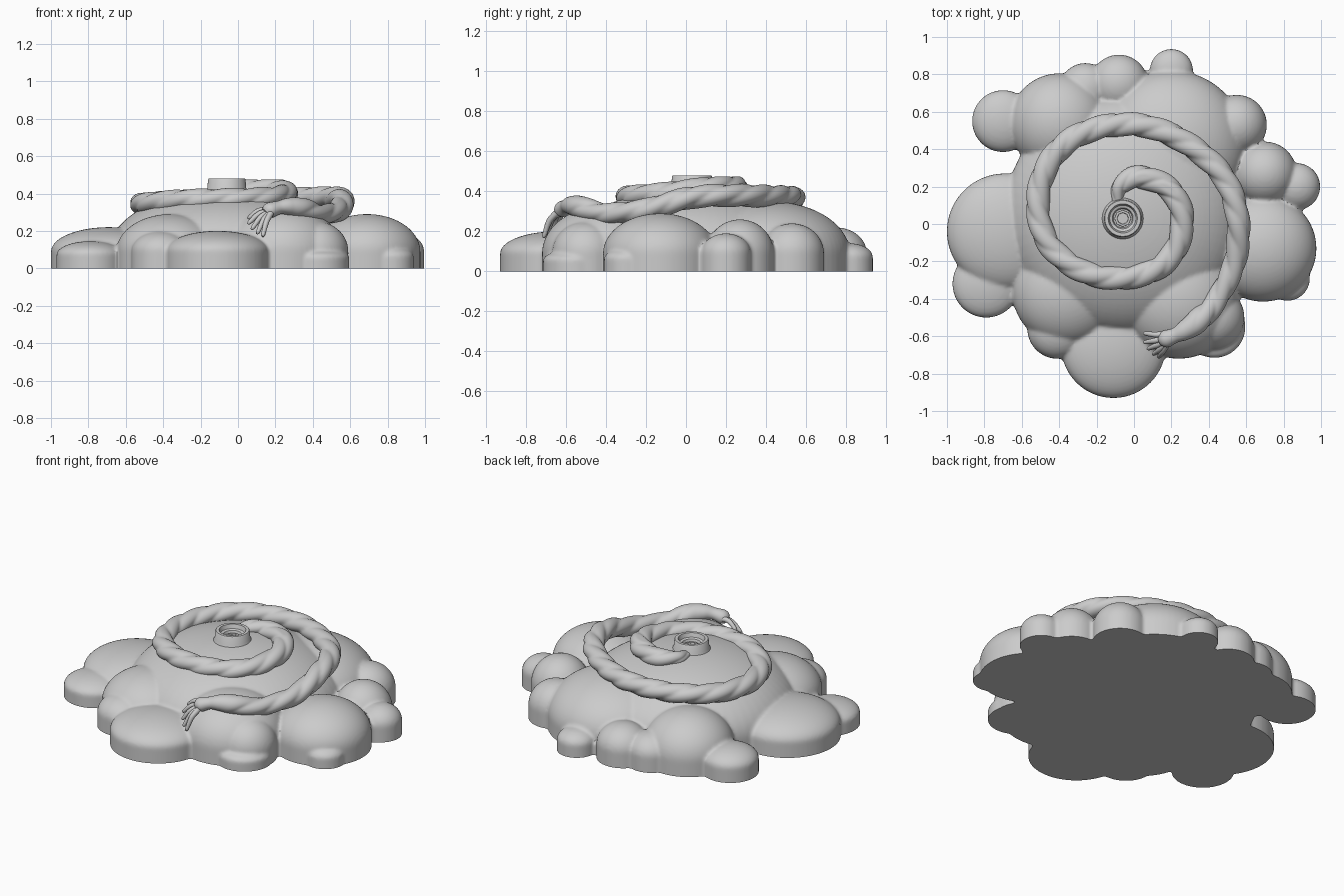
import bpy, bmesh, math
from mathutils import Vector

cube = bpy.data.objects.get("Cube")
if cube:
    bpy.data.objects.remove(cube, do_unlink=True)

grey = bpy.data.materials.new("clay grey")
grey.use_nodes = True
grey.diffuse_color = (0.6, 0.6, 0.6, 1)
grey.node_tree.nodes["Principled BSDF"].inputs["Base Color"].default_value = (0.6, 0.6, 0.6, 1)


def smooth_shade(obj, sharp):
    bpy.ops.object.select_all(action="DESELECT")
    obj.select_set(True)
    bpy.context.view_layer.objects.active = obj
    bpy.ops.object.shade_smooth_by_angle(angle=math.radians(sharp))


def add_rings(bm, rings):
    """Bridge a list of closed rings of points and cap both ends."""
    loops = [[bm.verts.new(p) for p in ring] for ring in rings]
    count = len(loops[0])
    for a, b in zip(loops, loops[1:]):
        for i in range(count):
            j = (i + 1) % count
            bm.faces.new((a[i], a[j], b[j], b[i]))
    bm.faces.new(loops[0][::-1])
    bm.faces.new(loops[-1])


def finish(name, bm, sharp=40):
    bmesh.ops.recalc_face_normals(bm, faces=bm.faces)
    mesh = bpy.data.meshes.new(name)
    bm.to_mesh(mesh)
    bm.free()
    obj = bpy.data.objects.new(name, mesh)
    bpy.context.collection.objects.link(obj)
    mesh.materials.append(grey)
    smooth_shade(obj, sharp)
    return obj


def lathe(bm, x, y, profile, sides=64):
    angles = [math.tau * i / sides for i in range(sides)]
    add_rings(bm, [[(x + r * math.cos(a), y + r * math.sin(a), z) for a in angles]
                   for r, z in profile])


def smooth_path(points, steps):
    """Sample a Catmull-Rom curve through tuples of any length."""
    pts = [Vector(p) for p in points]
    pts = [2 * pts[0] - pts[1]] + pts + [2 * pts[-1] - pts[-2]]
    out = []
    for a, b, c, d in zip(pts, pts[1:], pts[2:], pts[3:]):
        for k in range(steps):
            t = k / steps
            out.append(0.5 * (2 * b + (c - a) * t + (2 * a - 5 * b + 4 * c - d) * t * t
                              + (3 * b - a - 3 * c + d) * t ** 3))
    return out + [pts[-2]]


def sweep(name, points, steps, sides, strands=0, pitch=0.5, plain_end=0.0, flat=1.0, ceiling=1.0):
    """Sweep a circle along (x, y, z, radius) points, optionally twisted like rope."""
    path = smooth_path(points, steps)
    centres = [p.to_3d() for p in path]
    total = sum((b - a).length for a, b in zip(centres, centres[1:]))
    rings, travelled = [], 0
    for i, centre in enumerate(centres):
        before, after = centres[max(i - 1, 0)], centres[min(i + 1, len(centres) - 1)]
        tangent = (after - before).normalized()
        side = tangent.cross(Vector((0, 0, 1))).normalized()
        up = side.cross(tangent)
        if i:
            travelled += (centre - before).length
        fade = min(1, max(0, (total - travelled - plain_end) / 0.1)) if strands else 0
        ring = []
        for k in range(sides):
            a = math.tau * k / sides
            lobe = abs(math.sin(strands / 2 * (a - math.tau * travelled / pitch)))
            r = path[i][3] * (1 + fade * (0.2 * lobe ** 0.7 - 0.15))
            p = centre + side * r * math.cos(a) + up * r * flat * math.sin(a)
            p.z = min(p.z, ceiling)
            ring.append(p)
        rings.append(ring)
    bm = bmesh.new()
    add_rings(bm, rings)
    return finish(name, bm, 50)


# Cloud mound: puffs with upright walls and rounded tops, as x, y, radius, height
puffs = [
    (-0.05, 0.05, 0.64, 0.425),
    (-0.69, -0.04, 0.31, 0.22), (-0.79, -0.32, 0.18, 0.145),
    (-0.7, 0.55, 0.165, 0.17), (-0.4, 0.54, 0.265, 0.31),
    (-0.26, 0.72, 0.14, 0.2), (-0.08, 0.75, 0.155, 0.22),
    (0.2, 0.82, 0.115, 0.14), (0.2, 0.42, 0.4, 0.35),
    (0.55, 0.53, 0.16, 0.24), (0.7, 0.27, 0.17, 0.26),
    (0.87, 0.2, 0.125, 0.19), (0.69, -0.13, 0.285, 0.29),
    (0.82, -0.29, 0.12, 0.12), (0.43, -0.55, 0.165, 0.11),
    (0.42, -0.5, 0.17, 0.25), (0.24, -0.4, 0.32, 0.33),
    (-0.11, -0.65, 0.28, 0.2), (-0.36, -0.36, 0.29, 0.29),
    (-0.41, -0.56, 0.16, 0.2),
]
bm = bmesh.new()
for x, y, radius, height in puffs:
    wall = min(0.09, height * 0.5)
    dome = [(radius, -0.06)]
    for i in range(24):
        a = math.pi / 2 * i / 24
        dome.append((radius * math.cos(a), wall + (height - wall) * math.sin(a)))
    dome.append((0.001, height))
    lathe(bm, x, y, dome)
mound = finish("cloud_mound", bm)

# Fuse the puffs into one skin with softened creases
remesh = mound.modifiers.new("fuse", "REMESH")
remesh.mode = "VOXEL"
remesh.voxel_size = 0.011
soften = mound.modifiers.new("soften", "SMOOTH")
soften.iterations = 3
for name in ("fuse", "soften"):
    bpy.ops.object.modifier_apply(modifier=name)

# Slice the underside flat at floor level
bm = bmesh.new()
bm.from_mesh(mound.data)
bmesh.ops.bisect_plane(bm, geom=bm.verts[:] + bm.edges[:] + bm.faces[:], dist=0.0001,
                       plane_co=(0, 0, 0), plane_no=(0, 0, 1), clear_inner=True)
rim = [e for e in bm.edges if e.is_boundary]
bmesh.ops.triangle_fill(bm, edges=rim, use_beauty=True, normal=(0, 0, -1))
bmesh.ops.recalc_face_normals(bm, faces=bm.faces)
bm.to_mesh(mound.data)
bm.free()
smooth_shade(mound, 40)

# Stepped round neck on the summit, with an eight-sided socket
bm = bmesh.new()
lathe(bm, -0.06, 0.03, [
    (0.118, 0.37), (0.11, 0.42), (0.104, 0.43), (0.1, 0.475), (0.096, 0.48), (0.078, 0.48),
    (0.07, 0.455), (0.056, 0.45), (0.05, 0.43), (0.001, 0.43)])
finish("neck", bm)
bm = bmesh.new()
lathe(bm, -0.06, 0.03, [
    (0.046, 0.42), (0.044, 0.44), (0.032, 0.44), (0.03, 0.432), (0.001, 0.432)], 8)
finish("neck_socket", bm)

# Twisted arm spiralling out from the neck, ending in a forearm and palm
sweep("rope_arm", [
    (-0.09, 0.12, 0.42, 0.025), (-0.075, 0.2, 0.425, 0.045), (0.01, 0.25, 0.42, 0.06),
    (0.13, 0.225, 0.42, 0.062), (0.22, 0.15, 0.42, 0.062), (0.26, 0.02, 0.405, 0.062),
    (0.22, -0.14, 0.385, 0.062), (0.1, -0.25, 0.375, 0.062), (-0.1, -0.29, 0.37, 0.062),
    (-0.3, -0.24, 0.365, 0.062), (-0.46, -0.1, 0.35, 0.062), (-0.515, 0.1, 0.345, 0.062),
    (-0.47, 0.3, 0.35, 0.062), (-0.34, 0.45, 0.36, 0.062), (-0.14, 0.525, 0.365, 0.062),
    (0.08, 0.52, 0.37, 0.062), (0.3, 0.42, 0.375, 0.062), (0.48, 0.25, 0.38, 0.062),
    (0.555, 0.03, 0.37, 0.062), (0.54, -0.2, 0.31, 0.06), (0.44, -0.41, 0.29, 0.057),
    (0.34, -0.52, 0.32, 0.063), (0.27, -0.57, 0.33, 0.052), (0.22, -0.595, 0.325, 0.04),
    (0.17, -0.615, 0.31, 0.046), (0.145, -0.625, 0.295, 0.03)],
    12, 36, strands=3, plain_end=0.18, flat=0.9, ceiling=0.475)

# Splayed fingers drooping over the edge, thumb first
for i, tip in enumerate([(0.05, -0.585, 0.27), (0.05, -0.635, 0.24),
                         (0.07, -0.67, 0.21), (0.1, -0.7, 0.185), (0.13, -0.715, 0.17)]):
    root = Vector((0.175, -0.59 - 0.014 * i, 0.31 - 0.004 * i))
    end = Vector(tip)
    knuckle = root.lerp(end, 0.5) + Vector((0, -0.004, 0.018))
    sweep("thumb" if i == 0 else "finger", [
        (*root, 0.017), (*knuckle, 0.015), (*root.lerp(end, 0.9), 0.011), (*end, 0.004)], 6, 12)
